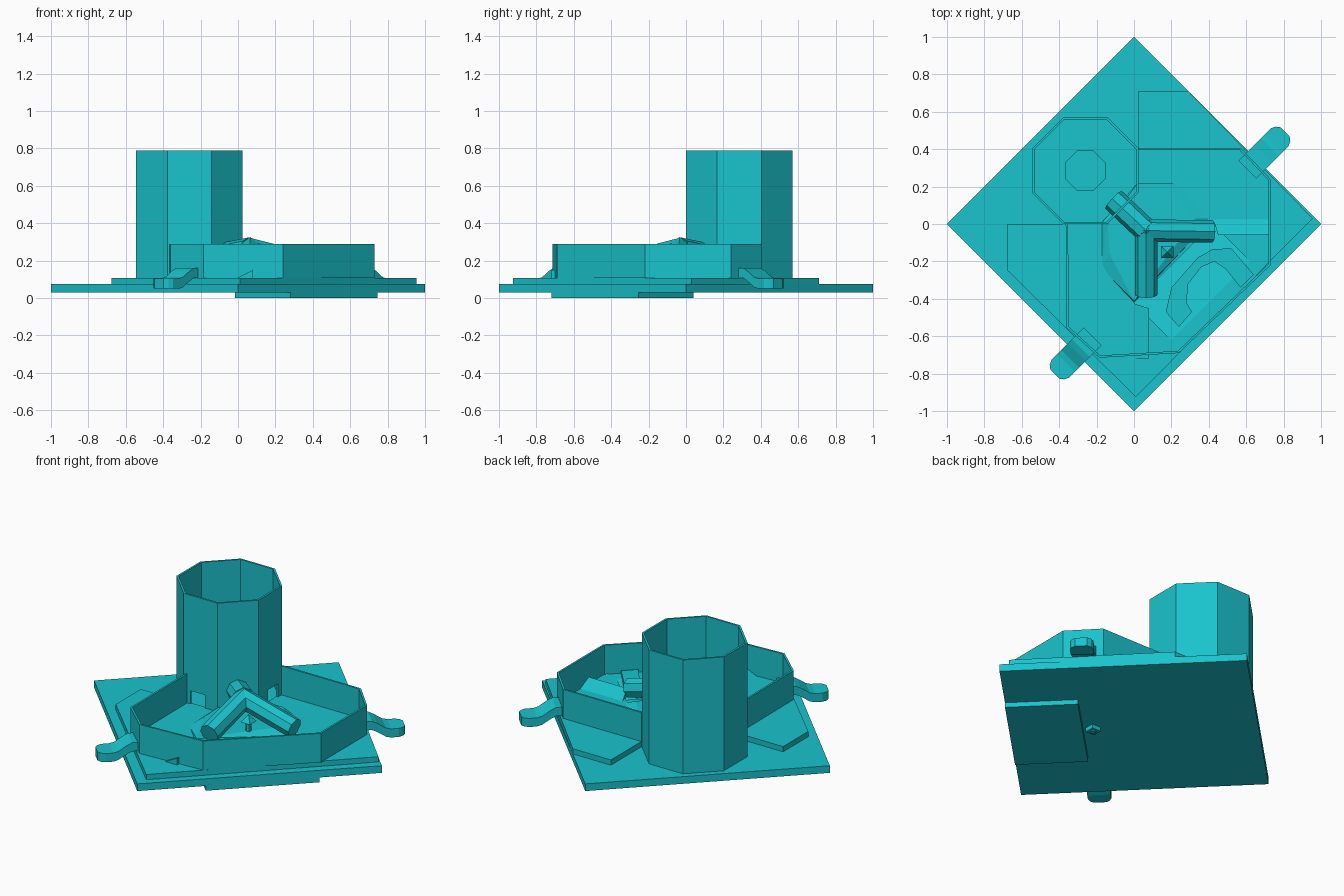
import bpy, bmesh, math
from mathutils import Vector

if "Cube" in bpy.data.objects:
    bpy.data.objects.remove(bpy.data.objects["Cube"])

mat = bpy.data.materials.new("cyan")
mat.diffuse_color = (0.01, 0.55, 0.61, 1)
mat.use_nodes = True
mat.node_tree.nodes["Principled BSDF"].inputs["Base Color"].default_value = mat.diffuse_color


def finish(name, bm):
    bmesh.ops.recalc_face_normals(bm, faces=bm.faces)
    me = bpy.data.meshes.new(name)
    bm.to_mesh(me)
    bm.free()
    ob = bpy.data.objects.new(name, me)
    bpy.context.collection.objects.link(ob)
    me.materials.append(mat)
    return ob


def prism(name, pts, z0, z1):
    bm = bmesh.new()
    f = bm.faces.new([bm.verts.new((x, y, z0)) for x, y in pts])
    r = bmesh.ops.extrude_face_region(bm, geom=[f])
    up = [v for v in r["geom"] if isinstance(v, bmesh.types.BMVert)]
    bmesh.ops.translate(bm, verts=up, vec=(0, 0, z1 - z0))
    return finish(name, bm)


def hull(name, pts):
    bm = bmesh.new()
    vs = [bm.verts.new(p) for p in pts]
    bmesh.ops.convex_hull(bm, input=vs)
    bmesh.ops.dissolve_limit(bm, angle_limit=0.01, verts=bm.verts, edges=bm.edges)
    return finish(name, bm)


def wall(name, pts, z0, z1, closed):
    bm = bmesh.new()
    lo = [bm.verts.new((x, y, z0)) for x, y in pts]
    hi = [bm.verts.new((x, y, z1)) for x, y in pts]
    n = len(pts)
    for i in range(n if closed else n - 1):
        j = (i + 1) % n
        bm.faces.new((lo[i], lo[j], hi[j], hi[i]))
    me = bpy.data.meshes.new(name)
    bm.to_mesh(me)
    bm.free()
    ob = bpy.data.objects.new(name, me)
    bpy.context.collection.objects.link(ob)
    me.materials.append(mat)
    s = ob.modifiers.new("thickness", "SOLIDIFY")
    s.thickness, s.offset, s.use_even_offset = 0.012, -1, True
    return ob


def cut(ob, cutter):
    cutter.hide_render = True
    cutter.hide_viewport = True
    m = ob.modifiers.new("cut", "BOOLEAN")
    m.operation, m.object, m.solver = "DIFFERENCE", cutter, "EXACT"


def pipe(name, a, b, r):
    a, b = Vector(a), Vector(b)
    d = b - a
    bm = bmesh.new()
    bmesh.ops.create_cone(bm, cap_ends=True, segments=8, radius1=r, radius2=r, depth=d.length)
    ob = finish(name, bm)
    ob.location = (a + b) / 2
    ob.rotation_euler = d.to_track_quat("Z", "Y").to_euler()
    return ob


def octagon(cx, cy, apothem):
    r = apothem / math.cos(math.pi / 8)
    return [(cx + r * math.cos(math.pi * (i + .5) / 4), cy + r * math.sin(math.pi * (i + .5) / 4))
            for i in range(8)]


def mirrored(pts):
    return [(-p[1] + 0.02, -p[0], *p[2:]) for p in pts]


# ground slabs
base = prism("base_plate", [(1, 0), (0, 1), (-1, 0), (0, -1)], 0.03, 0.075)
prism("lower_plate", [(0.28, -0.72), (0.745, -0.255), (0.45, 0.04), (-0.015, -0.425)], 0, 0.031)
terrace = prism("terrace", [(-0.675, 0), (-0.675, -0.25), (0.01, -0.925), (0.955, 0.03),
                            (0.29, 0.71), (0.025, 0.71), (0.025, 0)], 0.074, 0.108)

# sunken ramp in the floor
ramp = [(0, -0.42, 0.035), (0.42, 0, 0.035), (0.2, -0.62, 0.108), (0.62, -0.2, 0.108)]
sink = hull("ramp_cutter", ramp + [(x, y, 0.2) for x, y, z in ramp])
cut(base, sink)
cut(terrace, sink)

# hollow tower with two low doorways
tower = wall("tower", octagon(-0.26, 0.285, 0.285), 0.074, 0.79, True)
cut(tower, prism("door_cutter_front", [(-0.33, -0.03), (-0.23, -0.03), (-0.23, 0.05), (-0.33, 0.05)], 0.108, 0.19))
cut(tower, prism("door_cutter_side", [(-0.03, 0.26), (0.05, 0.26), (0.05, 0.36), (-0.03, 0.36)], 0.108, 0.19))
prism("tower_inner_pad", octagon(-0.26, 0.285, 0.107), 0.074, 0.1)

# basin wall
wall("basin_wall", [(-0.365, 0), (-0.36, -0.555), (-0.185, -0.715), (0.24, -0.69), (0.73, -0.22),
                    (0.73, 0.24), (0.57, 0.407), (0.025, 0.407)], 0.107, 0.29, False)

# raised floor in front of the tower, with sloping sides
hull("raised_floor", [(-0.18, 0, .1), (-0.18, -0.23, .1), (0, -0.42, .1), (0.42, 0.03, .1), (0.25, 0.22, .1),
                      (0.02, 0.22, .1), (-0.14, 0, .135), (-0.13, -0.16, .135), (0, -0.41, .135),
                      (0.33, 0.03, .135), (0.16, 0.22, .135), (0.02, 0.22, .135)])
wedge = [(0.42, 0.04, .1), (0.72, 0.04, .1), (0.45, -0.06, .1), (0.72, -0.06, .1),
         (0.45, -0.06, .15), (0.72, -0.06, .15)]
hull("side_ramp", wedge)
hull("front_ramp", mirrored(wedge))

# forked pipe
fork = (0.065, -0.035, 0.26)
pipe("pipe_trunk", (-0.11, 0.13, 0.225), fork, 0.065)
pipe("pipe_arm_right", fork, (0.42, -0.04, 0.17), 0.06)
pipe("pipe_arm_front", fork, (0.065, -0.38, 0.17), 0.06)
bm = bmesh.new()
bmesh.ops.create_icosphere(bm, subdivisions=1, radius=0.066)
finish("pipe_joint", bm).location = fork

# post with pyramid cap
cx, cy = 0.178, -0.15
pipe("post", (cx, cy, 0.0), (cx, cy, 0.2), 0.018)
prism("post_foot", [(cx - .03, cy - .03), (cx + .03, cy - .03), (cx + .03, cy + .03), (cx - .03, cy + .03)], 0.005, 0.035)
hull("post_cap", [(cx + a, cy + b, .19) for a in (-.033, .033) for b in (-.033, .033)] + [(cx, cy, .235)])

# curved step
prism("curved_step", [(0.17, -0.47), (0.2, -0.34), (0.34, -0.18), (0.42, -0.135), (0.52, -0.13), (0.64, -0.27),
                      (0.57, -0.34), (0.49, -0.24), (0.43, -0.2), (0.36, -0.23), (0.29, -0.32),
                      (0.28, -0.42), (0.31, -0.47), (0.24, -0.55)], 0.04, 0.13)


# bent side handles with rounded ends
def handle(name, x, y, sign):
    path = [(-0.02, .133, .067), (0.07, .133, .067), (0.1, .118, .067), (0.15, .085, .067),
            (0.18, .077, .067), (0.225, .077, .067), (0.25, .077, .055), (0.265, .077, .035)]
    q = sign / math.sqrt(2)
    bm = bmesh.new()
    rings = []
    for s, z, w in path:
        rings.append([bm.verts.new((x + q * (s - a * w), y + q * (s + a * w), z + h * 0.027))
                      for a, h in ((-1, -1), (1, -1), (1, 1), (-1, 1))])
    for a, b in zip(rings, rings[1:]):
        for i in range(4):
            bm.faces.new((a[i], a[(i + 1) % 4], b[(i + 1) % 4], b[i]))
    bm.faces.new(rings[0])
    bm.faces.new(rings[-1])
    return finish(name, bm)


handle("handle_left", -0.235, -0.615, -1)
handle("handle_right", 0.62, 0.305, 1)
